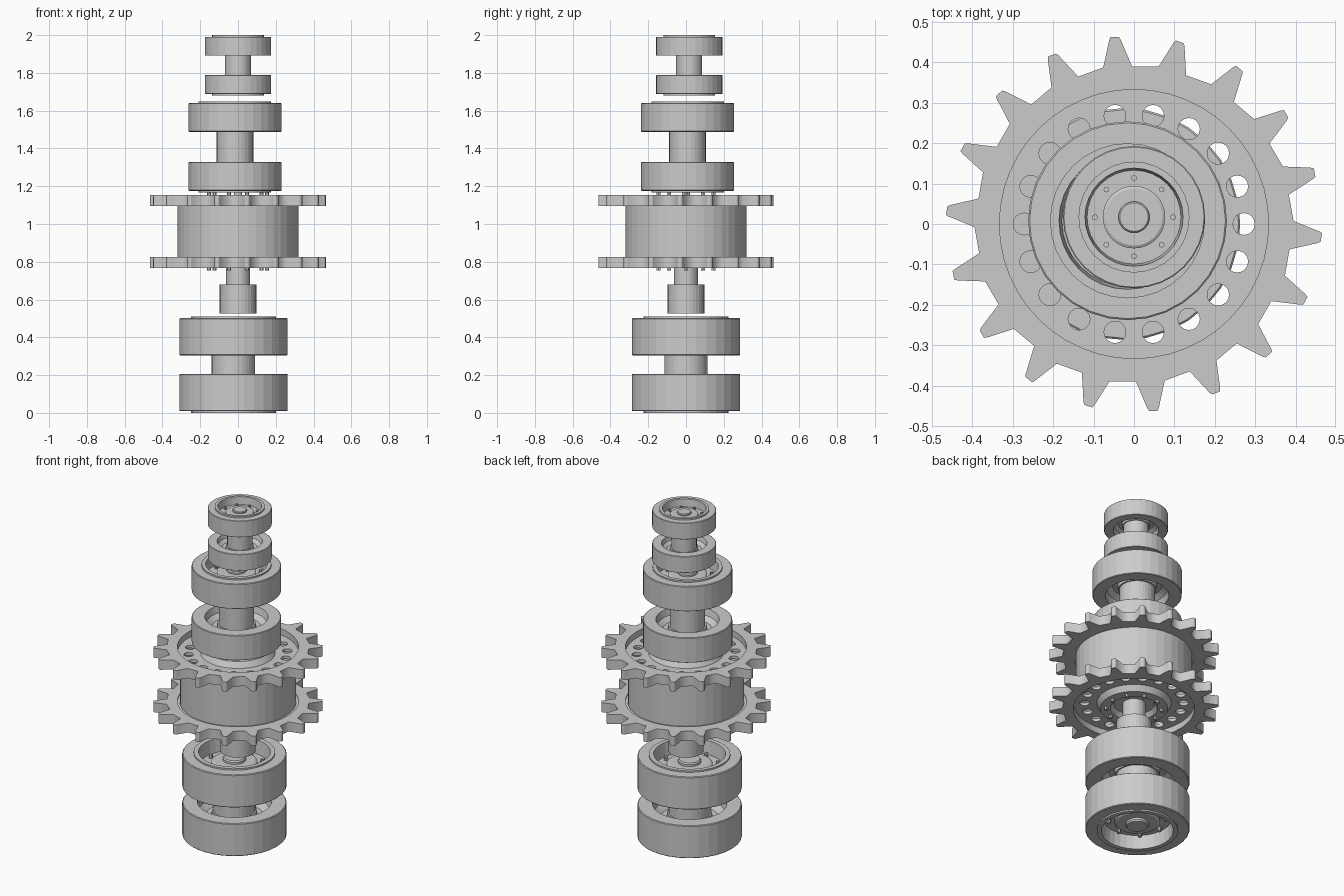
import bpy, bmesh
from math import sin, cos, pi, radians

if "Cube" in bpy.data.objects:
    bpy.data.objects.remove(bpy.data.objects["Cube"])


def link(name, bm):
    bmesh.ops.remove_doubles(bm, verts=bm.verts, dist=1e-5)
    bmesh.ops.recalc_face_normals(bm, faces=bm.faces)
    me = bpy.data.meshes.new(name)
    bm.to_mesh(me)
    bm.free()
    ob = bpy.data.objects.new(name, me)
    bpy.context.collection.objects.link(ob)
    return ob


def lathe(name, profile, centre=(0, 0), z0=0, s=1, n=32, closed=False):
    """Revolve (radius, height) points; s = -1 flips the part downwards."""
    bm = bmesh.new()
    rings = [[bm.verts.new((centre[0] + r * cos(2 * pi * i / n),
                            centre[1] + r * sin(2 * pi * i / n), z0 + s * h))
              for i in range(n)] for r, h in profile]
    pairs = list(zip(rings, rings[1:]))
    if closed:
        pairs.append((rings[-1], rings[0]))
    for a, b in pairs:
        for i in range(n):
            j = (i + 1) % n
            bm.faces.new((a[i], a[j], b[j], b[i]))
    return link(name, bm)


def cylinder(name, r, z1, z2, centre=(0, 0), n=32):
    return lathe(name, [(0, z1), (r, z1), (r, z2), (0, z2)], centre, n=n)


def bolts(name, count, ring, r, z1, z2, centre=(0, 0), n=8):
    bm = bmesh.new()
    for k in range(count):
        a = 2 * pi * k / count
        c = (centre[0] + ring * cos(a), centre[1] + ring * sin(a))
        lo, hi = [[bm.verts.new((c[0] + r * cos(2 * pi * i / n),
                                 c[1] + r * sin(2 * pi * i / n), z))
                   for i in range(n)] for z in (z1, z2)]
        bm.faces.new(lo)
        bm.faces.new(hi)
        for i in range(n):
            j = (i + 1) % n
            bm.faces.new((lo[i], lo[j], hi[j], hi[i]))
    return link(name, bm)


def circle(r, n, c=(0, 0)):
    return [(c[0] + r * cos(2 * pi * i / n), c[1] + r * sin(2 * pi * i / n)) for i in range(n)]


def plate(name, loops, z1, z2):
    """Flat plate from an outline and holes, as a filled extruded curve."""
    cu = bpy.data.curves.new(name, 'CURVE')
    cu.dimensions = '2D'
    cu.fill_mode = 'BOTH'
    cu.extrude = (z2 - z1) / 2
    for pts in loops:
        sp = cu.splines.new('POLY')
        sp.points.add(len(pts) - 1)
        for p, (x, y) in zip(sp.points, pts):
            p.co = (x, y, 0, 1)
        sp.use_cyclic_u = True
    ob = bpy.data.objects.new(name, cu)
    ob.location.z = (z1 + z2) / 2
    bpy.context.collection.objects.link(ob)
    bpy.ops.object.select_all(action='DESELECT')
    ob.select_set(True)
    bpy.context.view_layer.objects.active = ob
    bpy.ops.object.convert(target='MESH')


# Wheel with tyre, rim lip, recessed bolted disc and hub cap
def wheel(name, c, R, t, z0, s):
    lip = 0.009
    prof = [(0, t * .9), (.20 * R, t * .9), (.22 * R, t * .86), (.22 * R, t * .8),
            (.40 * R, t * .8), (.44 * R, t * .76), (.44 * R, t * .64), (.66 * R, t * .64),
            (.69 * R, t + lip), (.78 * R, t + lip), (.78 * R, t), (.985 * R, t),
            (R, t * .98), (R, t * .02), (.985 * R, 0), (.71 * R, 0), (.67 * R, t * .25),
            (.55 * R, t * .4), (.44 * R, t * .4), (.43 * R, t * .25), (0, t * .25)]
    lathe(name, prof, c, z0, s)
    bolts(name + "_bolts", 8, .55 * R, .04 * R, z0 + s * t * .62, z0 + s * t * .76, c)


# Three wheel pairs: name, centre, radius, tyre thickness, inner faces, axle radius
for name, c, R, t, lo, hi, axle in (
        ("road_wheel", (-.024, 0), .287, .196, .207, .304, .115),
        ("idler_wheel", (-.016, .008), .246, .152, 1.328, 1.488, .097),
        ("return_roller", (0, .017), .176, .100, 1.788, 1.891, .069)):
    if name == "road_wheel":
        t = lo - .009
    if name == "return_roller":
        t = 2 - .009 - hi
    wheel(name + "_lower", c, R, t, lo, -1)
    wheel(name + "_upper", c, R, t, hi, 1)
    cylinder(name + "_axle", axle, lo - t * .3, hi + t * .3, c)

# Drive sprocket: toothed ring outline
teeth = []
for k in range(18):
    for r, d in ((.39, -5.3), (.457, -1.9), (.464, -1.4), (.466, 1.2), (.459, 1.7), (.395, 5.1)):
        a = radians(20 * k - 4 + d)
        teeth.append((r * cos(a), r * sin(a)))
holes = [circle(.027, 16, (.272 * cos(pi * k / 9), .272 * sin(pi * k / 9))) for k in range(18)]

MID = .96
for side, s in (("lower", -1), ("upper", 1)):
    def span(a, b):
        return sorted((MID + s * a, MID + s * b))
    plate("sprocket_teeth_" + side, [teeth, circle(.333, 48)], *span(.136, .194))
    plate("sprocket_disc_" + side, [circle(.334, 48), circle(.19, 48)] + holes, *span(.14, .157))
    # Raised bolt flange with dished centre
    lathe("sprocket_flange_" + side,
          [(.205, .14), (.205, .157), (.185, .19), (.13, .19), (.11, .165), (0, .165),
           (0, .14)], z0=MID, s=s, n=48)
    bolts("sprocket_bolts_" + side, 10, .153, .011, *span(.185, .206), n=6)

# Sprocket drum, drive shaft and hub
lathe("sprocket_drum", [(.32, .81), (.32, 1.11), (.305, 1.11), (.305, .81)], n=40, closed=True)
cylinder("sprocket_cap", .021, 1.12, 1.166, n=16)
cylinder("drive_shaft", .064, .67, .81)
cylinder("shaft_hub", .097, .525, .68)
